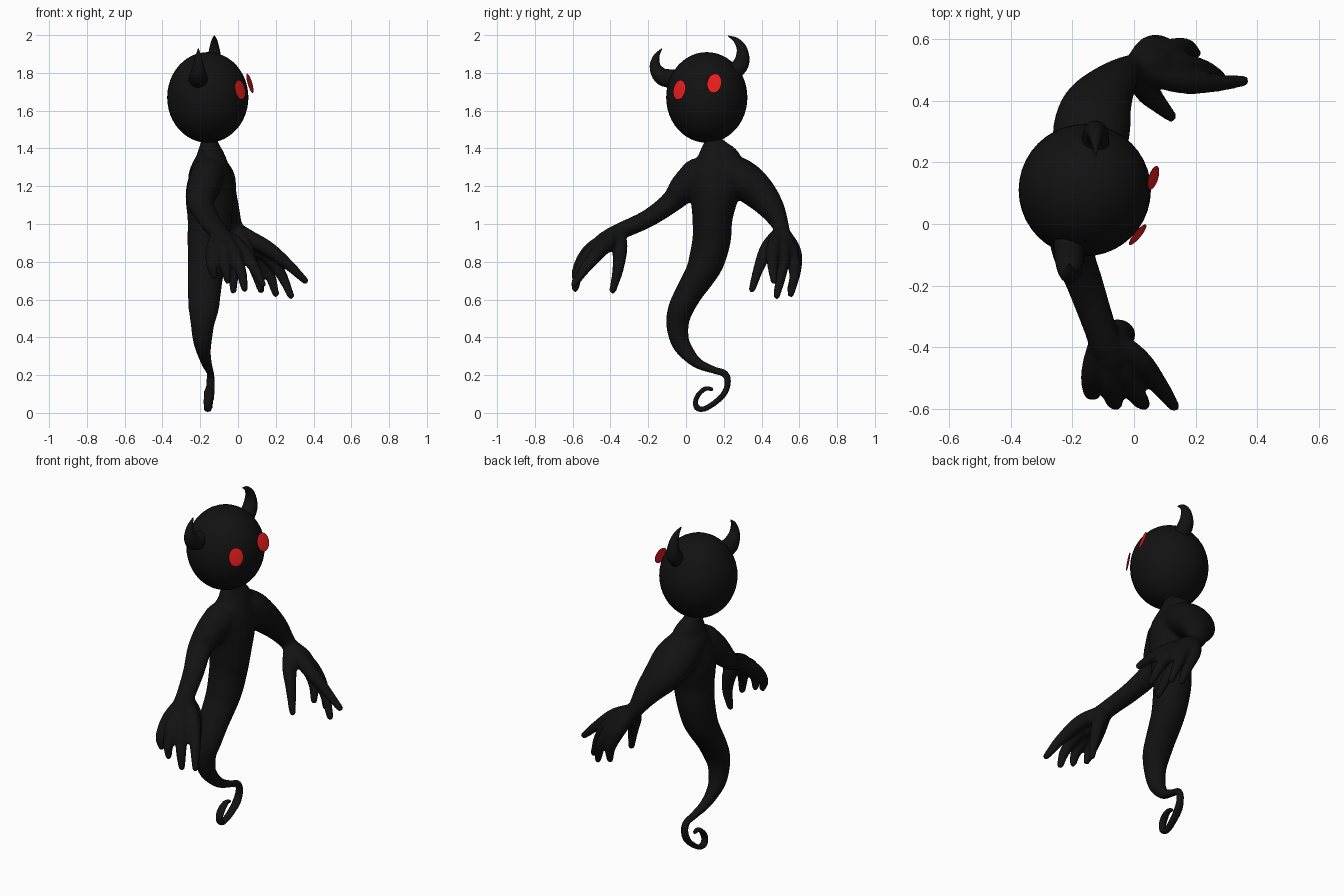
import bpy, bmesh, math
from mathutils import Vector, Matrix


def material(name, color):
    m = bpy.data.materials.new(name)
    m.diffuse_color = (*color, 1)
    return m


BLACK = material("black", (0.006, 0.006, 0.006))
RED = material("red", (0.8, 0.012, 0.012))


def finish(name, bm, mat):
    bmesh.ops.recalc_face_normals(bm, faces=bm.faces)
    me = bpy.data.meshes.new(name)
    bm.to_mesh(me)
    bm.free()
    me.materials.append(mat)
    me.polygons.foreach_set("use_smooth", [True] * len(me.polygons))
    ob = bpy.data.objects.new(name, me)
    bpy.context.collection.objects.link(ob)
    return ob


def tube(bm, pts, sides=20, steps=5):
    """Smooth closed tube through (x, y, z, radius in x, other radius)."""
    p = [Vector(q if len(q) == 5 else (*q, q[3])) for q in pts]
    p = [p[0] * 2 - p[1]] + p + [p[-1] * 2 - p[-2]]
    path = []
    for i in range(1, len(p) - 2):
        a, b, c, d = p[i - 1:i + 3]
        for s in range(steps):
            t = s / steps
            path.append(0.5 * (2 * b + (c - a) * t + (2 * a - 5 * b + 4 * c - d) * t * t
                               + (3 * b - a - 3 * c + d) * t ** 3))
    path.append(p[-2])
    pos = [Vector(q[:3]) for q in path]
    rings = []
    n = len(path)
    for i in range(n):
        t = (pos[min(i + 1, n - 1)] - pos[max(i - 1, 0)]).normalized()
        rx, r = max(path[i][3], 0.003), max(path[i][4], 0.003)
        # round caps at both ends
        if i == 0:
            caps = [(math.cos(a), -math.sin(a)) for a in (1.4, 1.0, 0.5, 0)]
        elif i == n - 1:
            caps = [(math.cos(a), math.sin(a)) for a in (0, 0.5, 1.0, 1.4)]
        else:
            caps = [(1, 0)]
        u = Vector((1, 0, 0))
        u = (u - t * u.dot(t)).normalized()
        v = t.cross(u)
        for k, off in caps:
            rings.append([bm.verts.new(pos[i] + t * off * min(r, rx)
                          + u * rx * k * math.cos(2 * math.pi * j / sides)
                          + v * r * k * math.sin(2 * math.pi * j / sides)) for j in range(sides)])
    for a, b in zip(rings, rings[1:]):
        for j in range(sides):
            bm.faces.new((a[j], a[(j + 1) % sides], b[(j + 1) % sides], b[j]))
    bm.faces.new(rings[0][::-1])
    bm.faces.new(rings[-1])


def ellipsoid(bm, center, scale, rot=Matrix()):
    bmesh.ops.create_uvsphere(bm, u_segments=40, v_segments=24, radius=1,
                              matrix=Matrix.Translation(center) @ rot @ Matrix.Diagonal((*scale, 1)))


# head
bm = bmesh.new()
ellipsoid(bm, (-0.16, 0.11, 1.67), (0.215, 0.215, 0.24))
finish("head", bm, BLACK)

# eyes: thin discs floating just off the face
for name, c, nrm, w in (("eye_left", (0.012, -0.035, 1.71), (0.75, -0.62, 0.2), 0.042),
                        ("eye_right", (0.063, 0.15, 1.745), (0.9, -0.28, 0.28), 0.04)):
    bm = bmesh.new()
    ellipsoid(bm, c, (w, 0.053, 0.004), Vector(nrm).to_track_quat('Z', 'Y').to_matrix().to_4x4())
    finish(name, bm, RED)

# horns
for name, x, path in (
    ("horn_right", -0.125, [(.24, 1.79, .045), (.292, 1.85, .042), (.297, 1.92, .029),
                            (.268, 1.97, .016), (.225, 1.995, .003)]),
    ("horn_left", -0.21, [(-.05, 1.765, .05), (-.125, 1.78, .046), (-.162, 1.83, .031),
                          (-.157, 1.885, .017), (-.13, 1.926, .003)])):
    bm = bmesh.new()
    tube(bm, [(x, y, z, r) for y, z, r in path])
    finish(name, bm, BLACK)

# body: torso, curled tail, arms and hands fused into one skin
bm = bmesh.new()
tube(bm, [(-.15, .14, 1.46, .035, .035), (-.15, .15, 1.41, .055, .075), (-.145, .165, 1.34, .085, .13),
          (-.145, .16, 1.25, .115, .15), (-.15, .15, 1.15, .128, .13), (-.15, .14, 1.03, .118, .107),
          (-.16, .136, .92, .108, .102), (-.166, .11, .81, .1, .096), (-.172, .077, .735, .095, .084),
          (-.178, .018, .64, .088, .073), (-.182, -.028, .55, .08, .067), (-.188, -.045, .47, .063, .06),
          (-.188, -.032, .38, .05, .05), (-.18, .008, .315, .036, .04), (-.165, .066, .26, .028, .028),
          (-.152, .15, .226, .022, .02), (-.146, .207, .206, .021, .02), (-.146, .221, .155, .024, .017),
          (-.15, .193, .09, .027, .016), (-.158, .11, .026, .023, .015), (-.16, .06, .023, .022, .015),
          (-.16, .05, .06, .025, .014), (-.158, .068, .1, .026, .013), (-.155, .105, .13, .02, .013),
          (-.155, .137, .125, .015, .012)])

# arms
tube(bm, [(-.15, .17, 1.29, .1, .1), (-.14, .29, 1.24, .125, .105), (-.12, .38, 1.17, .115, .092),
          (-.07, .455, 1.08, .08, .068), (-.02, .505, .98, .048, .042), (.02, .505, .93, .048, .048)])
tube(bm, [(-.16, .06, 1.26, .09, .09), (-.185, -.01, 1.19, .085, .08), (-.2, -.08, 1.115, .07, .058),
          (-.158, -.2, 1.03, .06, .048), (-.11, -.34, .965, .053, .045), (-.09, -.4, .935, .055, .045)])

# hands: every digit starts at the wrist, so that together they form the palm
HANDS = (
    ((.0, .505, .96), [
        [(.15, .465, .875), (.26, .458, .79), (.355, .465, .7)],
        [(.14, .515, .855), (.225, .505, .74), (.28, .48, .62)],
        [(.1, .555, .85), (.165, .575, .74), (.2, .555, .63)],
        [(.05, .57, .855), (.1, .578, .74), (.122, .552, .65)],
        [(.04, .435, .875), (.08, .39, .78), (.12, .35, .655)]]),
    ((-.1, -.36, .95), [
        [(.01, -.44, .875), (.085, -.53, .77), (.13, -.592, .68)],
        [(-.035, -.485, .865), (.015, -.565, .75), (.035, -.587, .657)],
        [(-.08, -.5, .865), (-.065, -.57, .77), (-.055, -.585, .7)],
        [(-.13, -.47, .865), (-.138, -.54, .78), (-.125, -.552, .725)],
        [(-.05, -.35, .875), (-.025, -.36, .76), (-.025, -.388, .648)]]))
for wrist, digits in HANDS:
    for d in digits:
        tube(bm, [(*q, r) for q, r in zip([wrist] + d, (.04, .041, .03, .019))], 14)
    knuckles = sum((Vector(d[0]) for d in digits[:4]), Vector()) / 4
    tube(bm, [(*wrist, .045), (*knuckles.lerp(Vector(wrist), 0.45), .058), (*knuckles, .045)], 16)
body = finish("body", bm, BLACK)
rm = body.modifiers.new("fuse", 'REMESH')
rm.mode = 'VOXEL'
rm.voxel_size = 0.009
rm.use_smooth_shade = True
sm = body.modifiers.new("soften", 'SMOOTH')
sm.factor = 0.5
sm.iterations = 6
